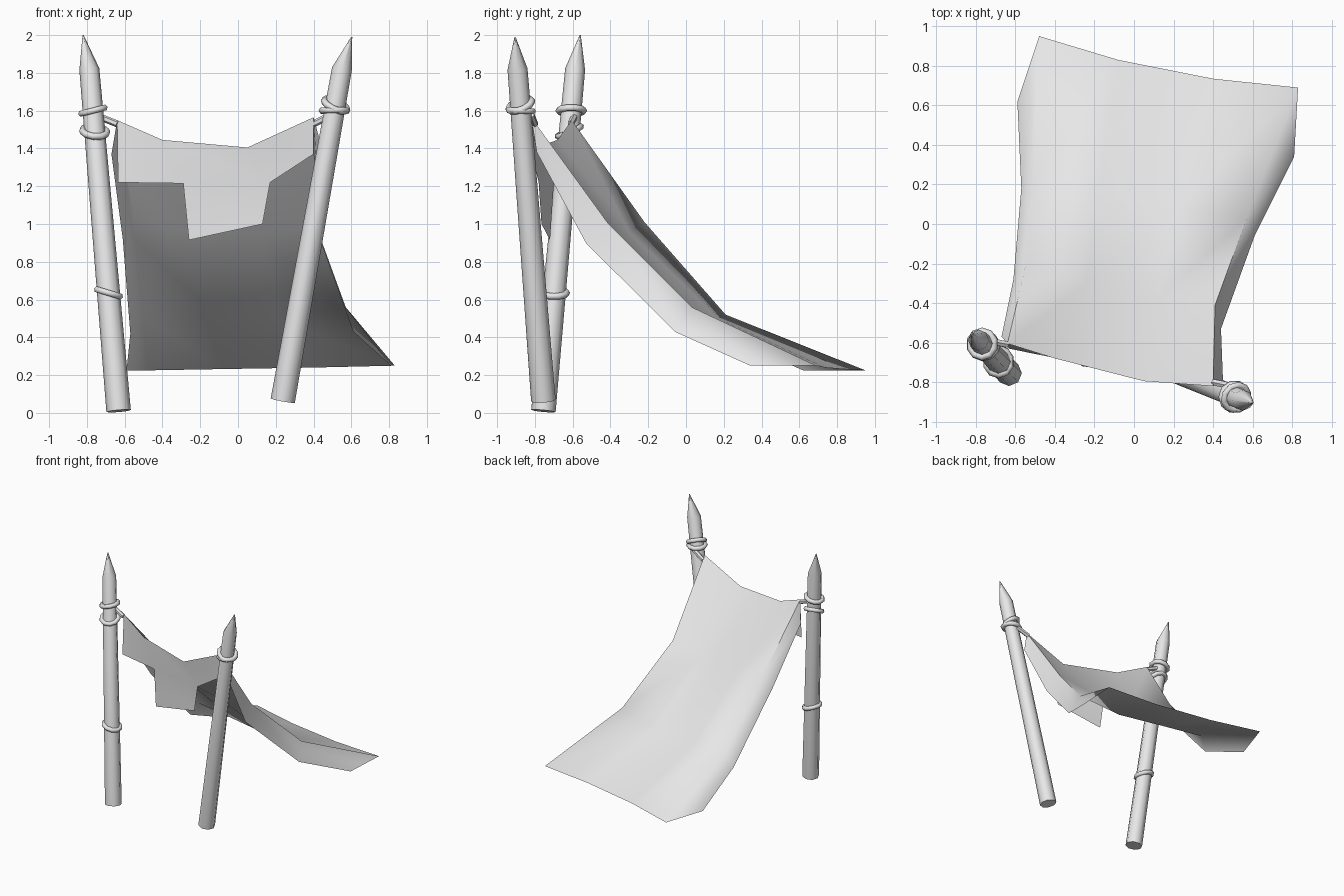
import bpy, bmesh, math
from mathutils import Vector

cube = bpy.data.objects.get("Cube")
if cube:
    bpy.data.objects.remove(cube)

grey = bpy.data.materials.new("plain_grey")
grey.use_nodes = True
grey.diffuse_color = (0.8, 0.8, 0.8, 1)
grey.node_tree.nodes["Principled BSDF"].inputs["Base Color"].default_value = (0.8, 0.8, 0.8, 1)


def add_mesh(name, verts, faces, angle):
    mesh = bpy.data.meshes.new(name)
    mesh.from_pydata([tuple(v) for v in verts], [], faces)
    bm = bmesh.new()
    bm.from_mesh(mesh)
    bmesh.ops.recalc_face_normals(bm, faces=bm.faces)
    bm.to_mesh(mesh)
    bm.free()
    return finish(bpy.data.objects.new(name, mesh), angle, link=True)


def finish(obj, angle, link=False):
    if link:
        bpy.context.collection.objects.link(obj)
    obj.data.materials.append(grey)
    bpy.ops.object.select_all(action="DESELECT")
    obj.select_set(True)
    bpy.context.view_layer.objects.active = obj
    bpy.ops.object.shade_smooth_by_angle(angle=math.radians(angle))
    return obj


def rod(name, stations, sides):
    """Loft round sections (centre, radius) along a straight axis."""
    axis = (stations[1][0] - stations[0][0]).normalized()
    u = axis.cross(Vector((0, 1, 0))).normalized()
    w = axis.cross(u)
    verts, faces = [], []
    for centre, r in stations:
        for i in range(sides):
            a = math.tau * i / sides
            verts.append(centre + r * (u * math.cos(a) + w * math.sin(a)))
    for s in range(len(stations) - 1):
        for i in range(sides):
            j = (i + 1) % sides
            a, b = s * sides, (s + 1) * sides
            faces.append((a + i, a + j, b + j, b + i))
    faces.append(tuple(range(sides)))
    faces.append(tuple(range(len(verts) - sides, len(verts))))
    return add_mesh(name, verts, faces, 50)


def rope_ring(name, centre, normal, major=0.066):
    bpy.ops.mesh.primitive_torus_add(
        location=centre, major_segments=10, minor_segments=6,
        major_radius=major, minor_radius=0.018,
        rotation=Vector(normal).to_track_quat("Z", "Y").to_euler())
    obj = bpy.context.object
    obj.name = name
    finish(obj, 70)


# Leaning sharpened poles with their rope wraps: (height, ring normal)
poles = {
    "right": ((-0.632, -0.755, 0.01), (-0.787, -0.587, 1.82), (-0.82, -0.56, 2.0),
              [(1.60, (-0.25, 0, 1)), (1.49, (0.1, -0.45, 1)), (0.635, (0.3, 0, 1))]),
    "left": ((0.237, -0.755, 0.065), (0.55, -0.892, 1.82), (0.602, -0.905, 1.99),
             [(1.60, (0, 0.05, 1)), (1.63, (0.45, -0.4, 1))]),
}
for side, (base, shoulder, tip, wraps) in poles.items():
    base, shoulder, tip = Vector(base), Vector(shoulder), Vector(tip)
    rod(side + "_pole", [(base, 0.065), (shoulder, 0.053), (tip, 0.003)], 8)
    for n, (z, normal) in enumerate(wraps):
        t = (z - base.z) / (shoulder.z - base.z)
        rope_ring(f"{side}_rope_wrap_{n + 1}", base.lerp(shoulder, t), normal)

# Short cords tying the sheet corners to the poles
rod("right_tie_cord", [(Vector((-0.74, -0.59, 1.57)), 0.018),
                       (Vector((-0.64, -0.61, 1.53)), 0.018)], 6)
rod("left_tie_cord", [(Vector((0.50, -0.82, 1.58)), 0.018),
                      (Vector((0.40, -0.80, 1.53)), 0.018)], 6)

# Sagging sheet: rows run from the ridge down to the back hem,
# the outer column on each side hangs as a folded edge
rows = [
    [(-0.67, -0.57, 1.37), (-0.64, -0.605, 1.55), (-0.40, -0.68, 1.445),
     (0.05, -0.795, 1.405), (0.40, -0.82, 1.565), (0.45, -0.79, 1.38)],
    [(-0.61, -0.28, 0.92), (-0.55, -0.22, 1.01), (-0.24, -0.30, 0.96),
     (0.12, -0.38, 0.94), (0.41, -0.41, 1.00), (0.44, -0.53, 0.90)],
    [(-0.57, 0.18, 0.42), (-0.51, 0.21, 0.52), (-0.18, 0.17, 0.50),
     (0.22, 0.08, 0.50), (0.57, 0.03, 0.56), (0.61, -0.06, 0.43)],
    [(-0.59, 0.62, 0.225), (-0.48, 0.95, 0.225), (-0.08, 0.83, 0.232),
     (0.40, 0.735, 0.24), (0.83, 0.69, 0.25), (0.81, 0.34, 0.25)],
]
cols = len(rows[0])
faces = [(r * cols + c, r * cols + c + 1, (r + 1) * cols + c + 1, (r + 1) * cols + c)
         for r in range(len(rows) - 1) for c in range(cols - 1)]
add_mesh("canopy_sheet", [p for row in rows for p in row], faces, 70)

# Stepped front flap hanging from the ridge
hem = [(-0.635, -0.63, 1.22), (-0.29, -0.70, 1.215), (0.17, -0.78, 1.22), (0.40, -0.815, 1.37)]
drop = [(-0.26, -0.72, 0.915), (0.13, -0.765, 1.0)]
flap_faces = [(c, c + 1, c + 5, c + 4) for c in range(3)] + [(5, 6, 9, 8)]
add_mesh("front_flap", rows[0][1:5] + hem + drop, flap_faces, 30)
